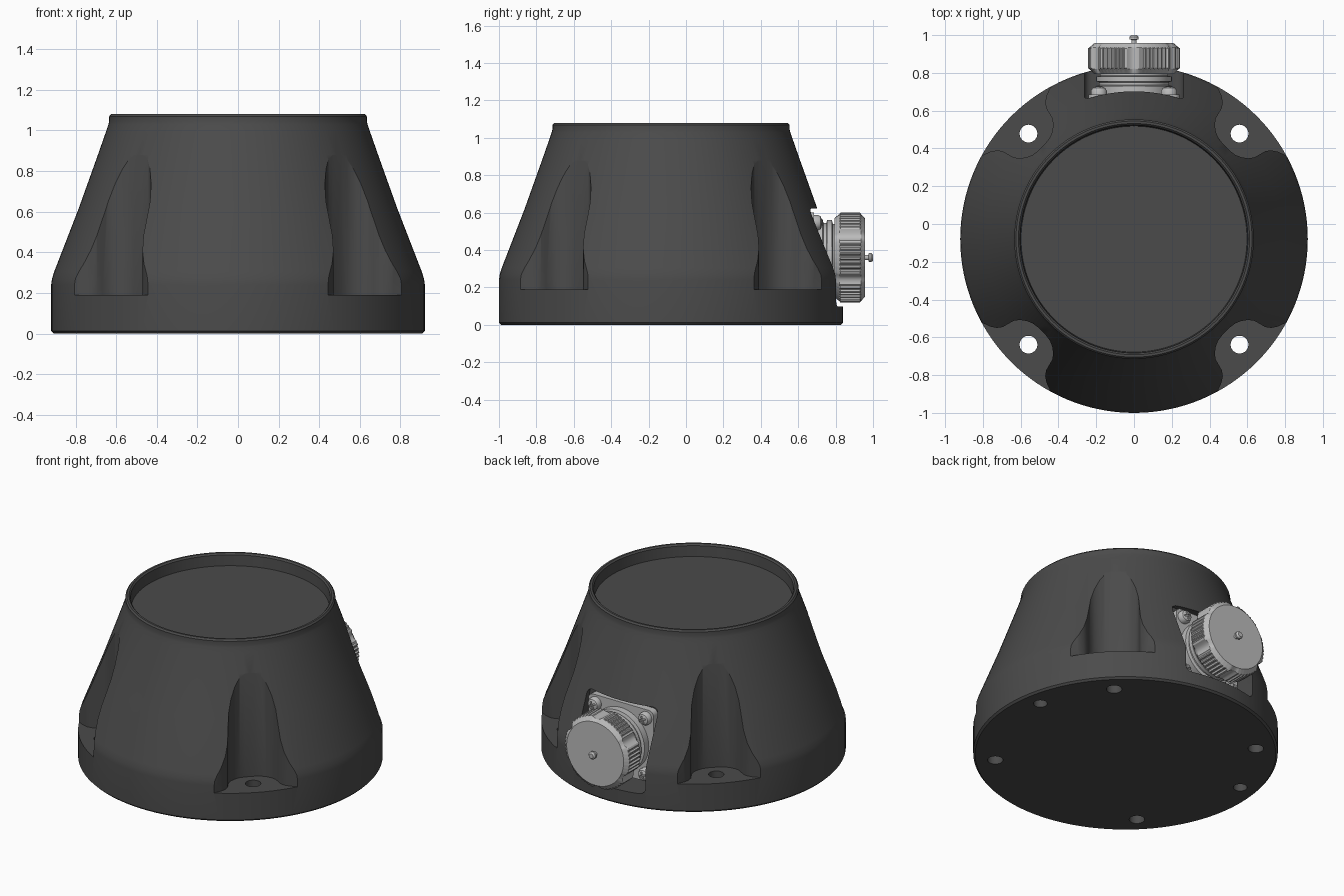
import bpy, bmesh, math
from mathutils import Matrix, Vector

cube = bpy.data.objects.get("Cube")
if cube:
    bpy.data.objects.remove(cube, do_unlink=True)

CY = -0.08   # body axis in y
NZ = 0.36    # connector axis height


def material(name, rgb, rough=0.5):
    m = bpy.data.materials.new(name)
    m.diffuse_color = (*rgb, 1)
    m.use_nodes = True
    bsdf = m.node_tree.nodes["Principled BSDF"]
    bsdf.inputs["Base Color"].default_value = (*rgb, 1)
    bsdf.inputs["Roughness"].default_value = rough
    return m


dark = material("charcoal", (0.07, 0.07, 0.07))
steel = material("light steel", (0.5, 0.5, 0.5))


def finish(name, bm, mat):
    bmesh.ops.recalc_face_normals(bm, faces=bm.faces)
    me = bpy.data.meshes.new(name)
    bm.to_mesh(me)
    bm.free()
    ob = bpy.data.objects.new(name, me)
    bpy.context.collection.objects.link(ob)
    me.materials.append(mat)
    return ob


def smooth(ob, angle=30):
    bpy.ops.object.select_all(action='DESELECT')
    ob.select_set(True)
    bpy.context.view_layer.objects.active = ob
    bpy.ops.object.shade_smooth_by_angle(angle=math.radians(angle))


def lathe(name, profile, matrix, mat, steps=64):
    """Revolve (radius, height) points about z, then place with matrix."""
    bm = bmesh.new()
    vs = [bm.verts.new((r, 0, z)) for r, z in profile]
    es = [bm.edges.new(p) for p in zip(vs, vs[1:])]
    bmesh.ops.spin(bm, geom=vs + es, cent=(0, 0, 0), axis=(0, 0, 1),
                   angle=math.tau, steps=steps, use_duplicate=False)
    bmesh.ops.remove_doubles(bm, verts=bm.verts, dist=1e-5)
    bmesh.ops.transform(bm, matrix=matrix, verts=bm.verts)
    return finish(name, bm, mat)


def loft(name, rings, matrix, mat):
    """Join equal-length rings of points and cap both ends."""
    bm = bmesh.new()
    loops = [[bm.verts.new(p) for p in ring] for ring in rings]
    n = len(loops[0])
    for a, b in zip(loops, loops[1:]):
        for i in range(n):
            j = (i + 1) % n
            bm.faces.new((a[i], a[j], b[j], b[i]))
    bm.faces.new(loops[0])
    bm.faces.new(loops[-1])
    bmesh.ops.transform(bm, matrix=matrix, verts=bm.verts)
    return finish(name, bm, mat)


def prism(name, pts, z0, z1, matrix, mat):
    return loft(name, [[(x, y, z) for x, y in pts] for z in (z0, z1)], matrix, mat)


def rod(name, r, z0, z1, matrix, mat, steps=32):
    return lathe(name, [(0, z0), (r, z0), (r, z1), (0, z1)], matrix, mat, steps)


def rounded_square(half, r):
    pts = []
    for q in range(4):
        c = Matrix.Rotation(q * math.pi / 2, 2) @ Vector((half - r, half - r))
        for k in range(6):
            a = (q + k / 5) * math.pi / 2
            pts.append((c.x + r * math.cos(a), c.y + r * math.sin(a)))
    return pts


def cut(ob, cutter):
    mod = ob.modifiers.new("cut", 'BOOLEAN')
    mod.operation, mod.solver, mod.object = 'DIFFERENCE', 'EXACT', cutter
    bpy.context.view_layer.objects.active = ob
    bpy.ops.object.modifier_apply(modifier=mod.name)
    bpy.data.objects.remove(cutter, do_unlink=True)


# Tapered housing with a shallow dished top
centre = Matrix.Translation((0, CY, 0))
housing = lathe("housing", [
    (0, 0), (.908, 0), (.92, .012), (.92, .24), (.916, .27), (.905, .305),
    (.783, .62), (.69, .88), (.648, 1.0), (.638, 1.03), (.634, 1.045),
    (.634, 1.07), (.625, 1.08), (.612, 1.08), (.603, 1.07), (.598, 1.0), (0, 1.0)],
    centre, dark, 128)

# Four flared corner pockets with bolt holes
half = [(.69, .03), (.695, .065), (.708, .095), (.73, .125), (.757, .145), (.79, .154),
        (.82, .162), (.845, .18), (.865, .21), (.88, .25), (.91, .30), (1.1, .32)]
outline = half + [(u, -t) for u, t in reversed(half)]
for k in range(4):
    turn = centre @ Matrix.Rotation(math.radians(45 + 90 * k), 4, 'Z')
    cut(housing, prism("pocket_cutter", outline, .19, 1.3, turn, dark))
    hole = turn @ Matrix.Translation((.79, 0, 0))
    cut(housing, rod("bolt_cutter", .047, -.1, .4, hole, dark))

# Two blind holes in the underside
for deg in (10, 170):
    spot = centre @ Matrix.Rotation(math.radians(deg), 4, 'Z') @ Matrix.Translation((.8, 0, 0))
    cut(housing, rod("blind_cutter", .042, -.1, .1, spot, dark))

# Flat recess for the connector; local z of this frame points to the back
back = Matrix.Translation((0, 0, NZ)) @ Matrix.Rotation(-math.pi / 2, 4, 'X')
cut(housing, prism("recess_cutter", rounded_square(.262, .04), .64, 1.2, back, dark))
smooth(housing)

# Connector flange and barrel
flange = prism("connector_flange", rounded_square(.24, .035), .635, .685, back, steel)
smooth(flange)
barrel = lathe("connector_barrel", [(0, .68), (.205, .68), (.205, .73), (.185, .735),
               (.185, .75), (.2, .755), (.2, .78), (.18, .785), (.18, .82), (0, .82)], back, steel)
smooth(barrel)

# Flange screws with cross slots
for sx in (-1, 1):
    for sz in (-1, 1):
        at = back @ Matrix.Translation((.186 * sx, .186 * sz, 0))
        screw = lathe("flange_screw", [(0, .68), (.042, .68), (.042, .705), (.034, .72),
                      (.018, .727), (0, .728)], at, steel, 24)
        for a in (0, math.pi / 2):
            bar = [(-.024, -.005), (.024, -.005), (.024, .005), (-.024, .005)]
            cut(screw, prism("slot_cutter", bar, .712, .8,
                             at @ Matrix.Rotation(a + .4, 4, 'Z'), steel))
        smooth(screw)

# Knurled coupling nut: six toothed grips separated by smooth dips
LOBES, SAMPLES = 6, 40
radii = []
for i in range(LOBES * SAMPLES):
    k = i % SAMPLES
    if 6 <= k < 34:
        radii.append(.244 if k % 4 < 2 else .235)
    else:
        d = min(k, SAMPLES - k) / 6
        radii.append(.222 + .02 * d * d)


def nut_ring(z, limit):
    ring = []
    for i, r in enumerate(radii):
        a = math.pi / 2 + math.tau * i / len(radii)
        r = min(r, limit)
        ring.append((r * math.cos(a), r * math.sin(a), z))
    return ring


nut = loft("coupling_nut", [nut_ring(z, lim) for z, lim in
           ((.795, .212), (.82, .236), (.825, .25), (.93, .25), (.935, .236), (.957, .21))],
           back, steel)
smooth(nut, 25)

# Small pin on the nut face
pin = lathe("centre_pin", [(0, .95), (.014, .95), (.014, .975), (.025, .978), (.025, .99),
            (.016, 1.0), (0, 1.0)], back, steel, 24)
smooth(pin)
